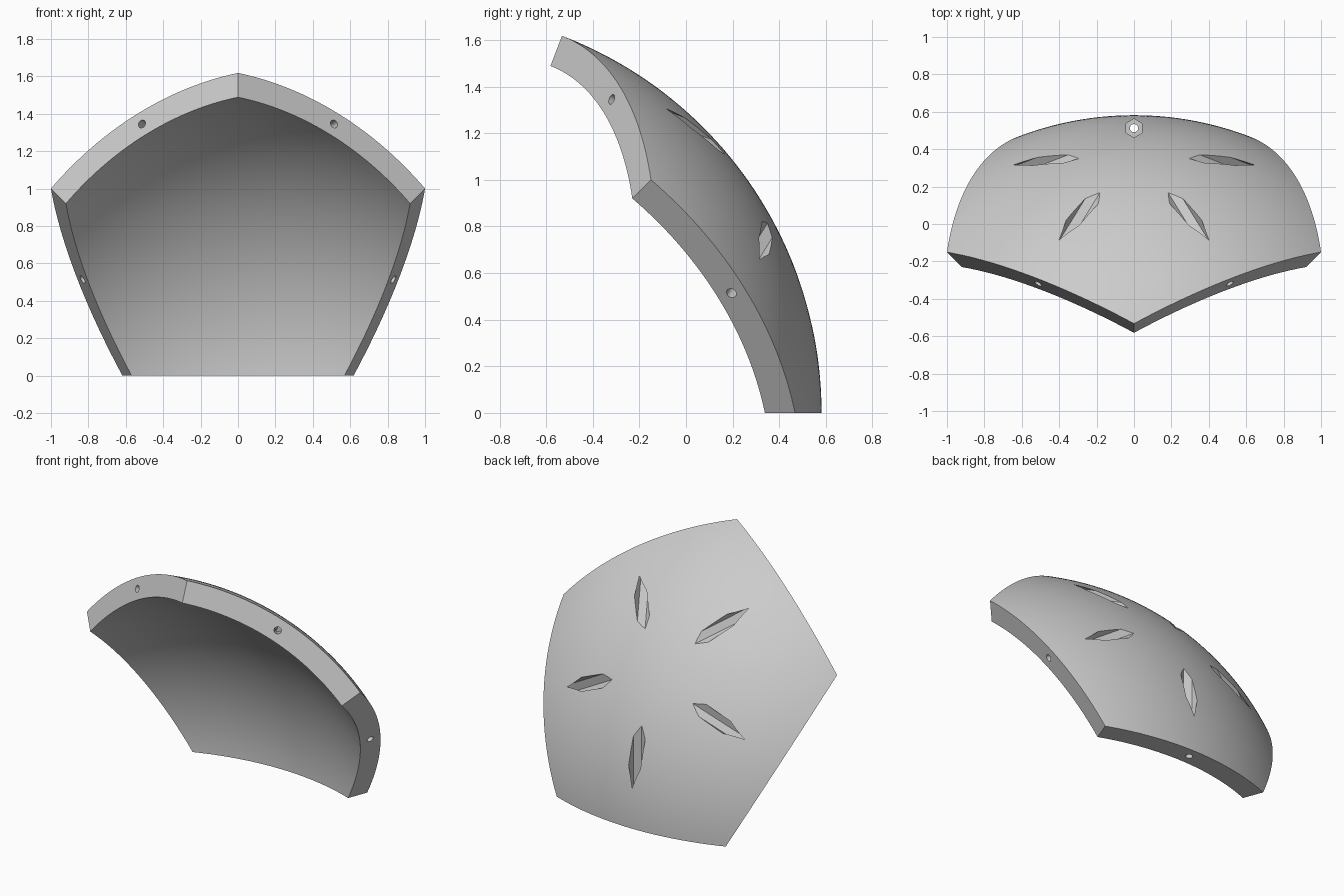
import bpy, bmesh, math
from mathutils import Vector

if "Cube" in bpy.data.objects:
    bpy.data.objects.remove(bpy.data.objects["Cube"])

PHI = (1 + 5 ** 0.5) / 2
R = 3 ** 0.5              # outer radius
K = 0.92                  # inner / outer radius
MID = R * (1 + K) / 2     # radius of the bolt circle
OFFSET = Vector((0, -(R + K / PHI) / 2, 0))   # sphere centre

grey = bpy.data.materials.new("light_grey")
grey.diffuse_color = (0.6, 0.6, 0.6, 1)
grey.use_nodes = True
grey.node_tree.nodes["Principled BSDF"].inputs["Base Color"].default_value = grey.diffuse_color

# corners of one dodecahedron face, on the sphere
corners = [Vector(c) for c in ((1 / PHI, PHI, 0), (1, 1, 1), (0, 1 / PHI, PHI),
                               (-1, 1, 1), (-1 / PHI, PHI, 0))]
centre = sum(corners, Vector()) / 5
edges = [(corners[i], corners[(i + 1) % 5]) for i in range(5)]


def make_object(name, bm):
    bmesh.ops.recalc_face_normals(bm, faces=bm.faces[:])
    me = bpy.data.meshes.new(name)
    bm.to_mesh(me)
    bm.free()
    me.materials.append(grey)
    ob = bpy.data.objects.new(name, me)
    bpy.context.collection.objects.link(ob)
    return ob


def edge_prisms(name, sides, radius, start, end):
    """One prism per pentagon edge, perpendicular to that edge's flat wall."""
    bm = bmesh.new()
    for a, b in edges:
        m = (a + b).normalized()
        n = a.cross(b).normalized()
        if n.dot(centre) < 0:
            n.negate()
        t = n.cross(m)
        rings = []
        for d in (start, end):
            ring = []
            for i in range(sides):
                ang = 2 * math.pi * i / sides
                ring.append(bm.verts.new(OFFSET + m * (MID + radius * math.cos(ang))
                                         + t * radius * math.sin(ang) + n * d))
            rings.append(ring)
            bm.faces.new(ring)
        for i in range(sides):
            j = (i + 1) % sides
            bm.faces.new((rings[0][i], rings[0][j], rings[1][j], rings[1][i]))
    return make_object(name, bm)


# curved pentagon shell: subdivided fan pushed onto the sphere, then thickened
bm = bmesh.new()
hub = bm.verts.new(centre)
rim = [bm.verts.new(c) for c in corners]
for i in range(5):
    bm.faces.new((hub, rim[i], rim[(i + 1) % 5]))
bmesh.ops.subdivide_edges(bm, edges=bm.edges[:], cuts=27, use_grid_fill=True)
for v in bm.verts:
    v.co = v.co.normalized() * R
extruded = bmesh.ops.extrude_face_region(bm, geom=bm.faces[:], use_keep_orig=True)
for g in extruded["geom"]:
    if isinstance(g, bmesh.types.BMVert):
        g.co *= K
bmesh.ops.translate(bm, verts=bm.verts[:], vec=OFFSET)
shell = make_object("shell_panel", bm)

# round bolt holes in the walls, hexagonal pockets that break out of the outside
cutters = [edge_prisms("nut_pocket_cutter", 6, 0.05, 0.12, 0.85),
           edge_prisms("bolt_hole_cutter", 24, 0.022, -0.05, 0.2)]

bpy.context.view_layer.objects.active = shell
shell.select_set(True)
for cutter in cutters:
    mod = shell.modifiers.new(cutter.name, "BOOLEAN")
    mod.operation = "DIFFERENCE"
    mod.solver = "EXACT"
    mod.object = cutter
    bpy.ops.object.modifier_apply(modifier=mod.name)
    bpy.data.objects.remove(cutter)

bpy.ops.object.shade_smooth_by_angle(angle=math.radians(25))
